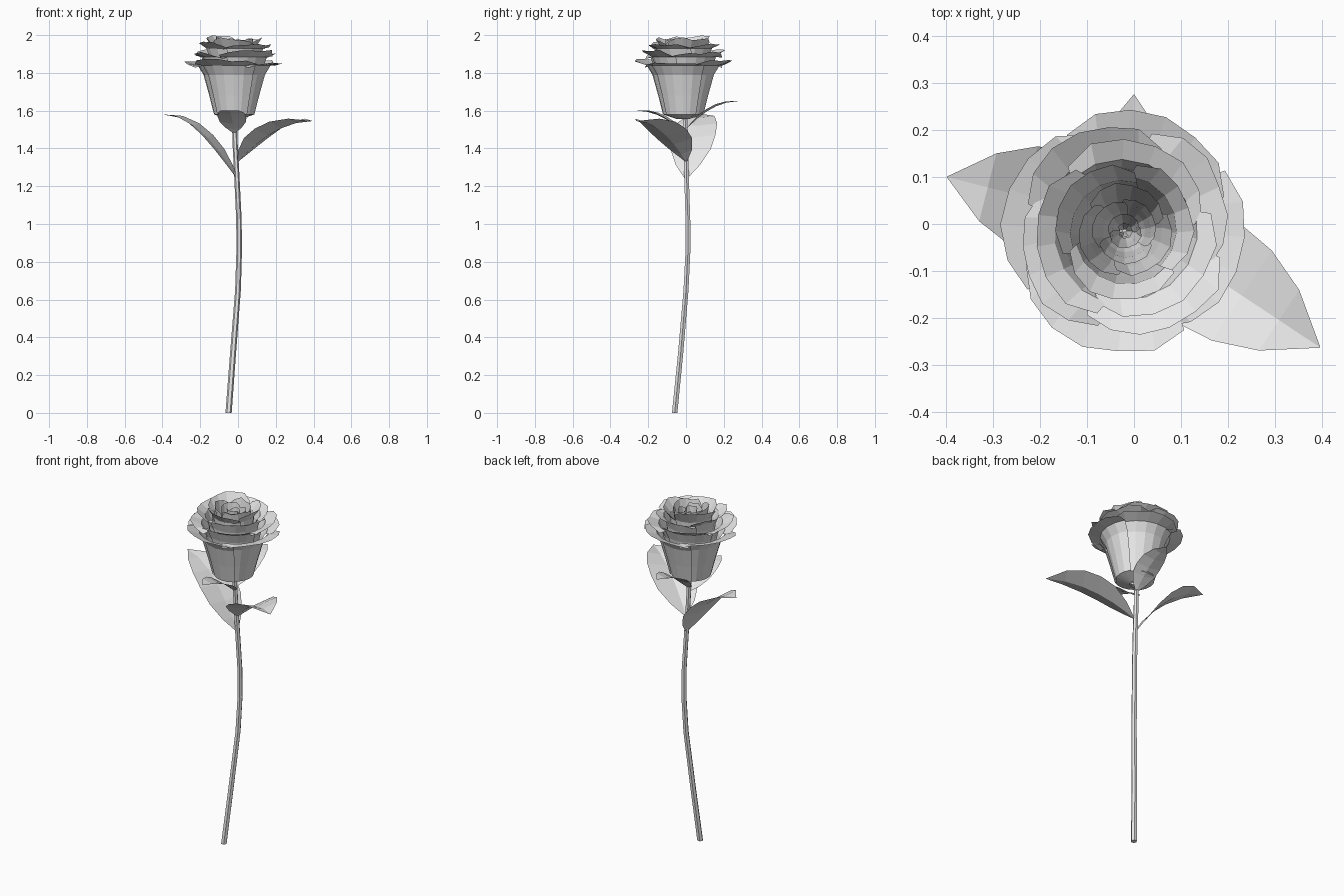
import bpy
import math
import random
from mathutils import Vector

random.seed(4)
cube = bpy.data.objects.get("Cube")
if cube:
    bpy.data.objects.remove(cube, do_unlink=True)

# One plain grey material
grey = bpy.data.materials.new("pale_grey")
grey.use_nodes = True
COLOUR = (0.8, 0.8, 0.8, 1)
grey.diffuse_color = COLOUR
grey.node_tree.nodes["Principled BSDF"].inputs["Base Color"].default_value = COLOUR


def grid_object(name, rows, closed=False, caps=False):
    """Join equal-length rows of points into a flat-shaded surface."""
    n = len(rows[0])
    verts = [p for row in rows for p in row]
    faces = []
    for i in range(len(rows) - 1):
        for j in range(n if closed else n - 1):
            k = (j + 1) % n
            faces.append((i * n + j, i * n + k, (i + 1) * n + k, (i + 1) * n + j))
    if caps:
        faces.append(tuple(reversed(range(n))))
        faces.append(tuple(range(len(verts) - n, len(verts))))
    mesh = bpy.data.meshes.new(name)
    mesh.from_pydata(verts, [], faces)
    mesh.materials.append(grey)
    mesh.validate()
    obj = bpy.data.objects.new(name, mesh)
    bpy.context.collection.objects.link(obj)
    return obj


# Curved six-sided stem
path = [(-0.05, -0.06, 0), (-0.026, -0.028, 0.32), (0, 0, 0.65), (0.006, 0.01, 0.85),
        (0.005, 0.01, 1.02), (-0.006, 0.003, 1.25), (-0.015, 0, 1.42), (-0.02, -0.005, 1.58)]
rows = []
for x, y, z in path:
    r = 0.0165 - 0.002 * z
    rows.append([(x + r * math.cos(a * math.pi / 3), y + r * math.sin(a * math.pi / 3), z)
                 for a in range(6)])
grid_object("stem", rows, closed=True, caps=True)


def leaf(name, base, tip, half, fold):
    """Arched leaf with a folded midrib."""
    base, tip = Vector(base), Vector(tip)
    along = tip - base
    side = Vector((-along.y, along.x, 0)).normalized()
    rows = []
    for t, w in ((0, 0.06), (0.1, 0.55), (0.24, 0.92), (0.4, 1), (0.58, 0.92), (0.78, 0.62), (1, 0.01)):
        mid = base + along * t
        mid.z = base.z + along.z * (1 - (1 - t) ** 2)
        lift = Vector((0, 0, fold * w * half))
        rows.append([mid - side * w * half + lift, mid, mid + side * w * half + lift])
    grid_object(name, [list(reversed(r)) for r in rows])


leaf("right_leaf", (-0.005, 0, 1.24), (-0.397, 0.10, 1.58), 0.12, 0.12)
leaf("left_leaf", (0, 0, 1.33), (0.395, -0.262, 1.545), 0.125, 0.3)
leaf("front_sepal", (-0.02, -0.01, 1.48), (-0.05, -0.26, 1.60), 0.076, 0.15)
leaf("back_sepal", (-0.015, 0, 1.50), (0, 0.275, 1.65), 0.075, 0.15)

CX, CY = -0.02, -0.015


def petal(name, angle, span, profile, columns=6):
    """Cupped petal swept round the flower axis with a spiral overlap and angular rim."""
    rows = []
    wobble = [random.uniform(-1, 1) for _ in range(columns + 1)]
    for i, (r, z) in enumerate(profile):
        s = i / (len(profile) - 1)
        row = []
        for j in range(columns + 1):
            u = 2 * j / columns - 1
            a = math.radians(angle + u * span / 2 * (1 - 0.12 * s ** 3))
            rr = r * (1 + 0.05 * u)
            zz = z
            if s == 1:
                rr *= 1.02 - 0.1 * u ** 4 + 0.025 * wobble[j]
                zz += 0.008 * wobble[j] - 0.025 * u ** 4
            row.append((CX + rr * math.cos(a), CY + rr * math.sin(a), zz))
        rows.append(row)
    grid_object(name, rows)


# Petal tiers from outside in: count, first angle, span, profile of (radius, height)
tiers = [
    ("outer", 4, -20, 116, [(0.03, 1.555), (0.105, 1.58), (0.13, 1.68), (0.16, 1.79), (0.19, 1.84), (0.252, 1.86)]),
    ("second", 4, 25, 112, [(0.03, 1.57), (0.098, 1.60), (0.122, 1.70), (0.148, 1.83), (0.17, 1.885), (0.222, 1.91)]),
    ("third", 3, 70, 140, [(0.03, 1.58), (0.09, 1.62), (0.112, 1.74), (0.132, 1.88), (0.15, 1.93), (0.19, 1.957)]),
    ("fourth", 3, 20, 136, [(0.03, 1.60), (0.08, 1.66), (0.098, 1.80), (0.112, 1.93), (0.145, 1.985)]),
    ("fifth", 3, 80, 140, [(0.03, 1.62), (0.06, 1.70), (0.078, 1.85), (0.098, 1.982)]),
    ("sixth", 3, 30, 140, [(0.02, 1.64), (0.045, 1.75), (0.056, 1.87), (0.068, 1.967)]),
    ("inner", 2, 100, 210, [(0.01, 1.66), (0.026, 1.80), (0.036, 1.955)]),
    ("heart", 1, 0, 330, [(0.004, 1.70), (0.012, 1.82), (0.017, 1.94)]),
]
for label, count, start, span, profile in tiers:
    for k in range(count):
        tilt = 0.012 * (k % 2) - 0.004
        shaped = profile[:-1] + [(profile[-1][0], profile[-1][1] + tilt)]
        petal(f"{label}_petal_{k + 1}", start + k * 360 / count, span, shaped)
